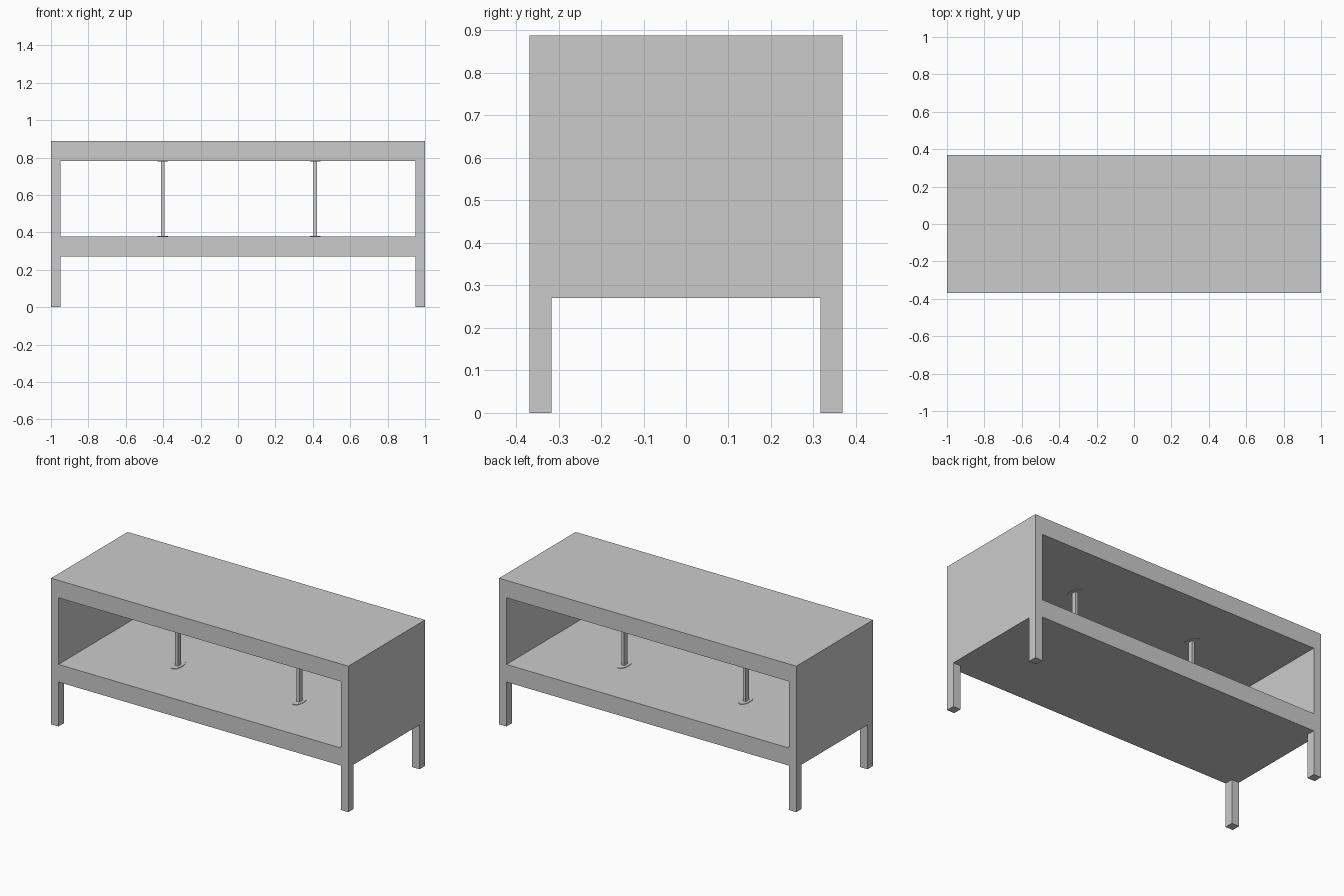
import bpy

if "Cube" in bpy.data.objects:
    bpy.data.objects.remove(bpy.data.objects["Cube"])

HALF_D = 0.368


def box(name, x0, x1, y0, y1, z0, z1):
    bpy.ops.mesh.primitive_cube_add(size=1, location=((x0 + x1) / 2, (y0 + y1) / 2, (z0 + z1) / 2))
    ob = bpy.context.object
    ob.name = name
    ob.scale = (x1 - x0, y1 - y0, z1 - z0)
    bpy.ops.object.transform_apply(location=False, rotation=False, scale=True)
    return ob


def oval_plate(name, x, z, rx, ry, h):
    bpy.ops.mesh.primitive_cylinder_add(vertices=32, radius=1, depth=h, location=(x, 0, z))
    ob = bpy.context.object
    ob.name = name
    ob.scale = (rx, ry, 1)
    bpy.ops.object.transform_apply(location=False, rotation=False, scale=True)
    bpy.ops.object.shade_smooth_by_angle()
    return ob


# Thick top and lower shelf
box("top_board", -1, 1, -HALF_D, HALF_D, 0.782, 0.888)
box("lower_shelf", -1, 1, -HALF_D, HALF_D, 0.27, 0.377)

for side, sx in (("left", -1), ("right", 1)):
    xa, xb = sorted((sx * 0.95, sx * 1.0))
    # Side panel
    box(side + "_side_panel", xa, xb, -HALF_D, HALF_D, 0.377, 0.782)
    # Legs at the corners
    for end, sy in (("front", -1), ("back", 1)):
        ya, yb = sorted((sy * 0.316, sy * HALF_D))
        box(f"{end}_{side}_leg", xa, xb, ya, yb, 0, 0.27)

# Slim support posts with oval mounting plates
for side, x in (("left", -0.403), ("right", 0.414)):
    box(side + "_post", x - 0.009, x + 0.009, -0.015, 0.015, 0.377, 0.782)
    oval_plate(side + "_lower_plate", x, 0.3785, 0.028, 0.056, 0.003)
    oval_plate(side + "_upper_plate", x, 0.7805, 0.028, 0.056, 0.003)
